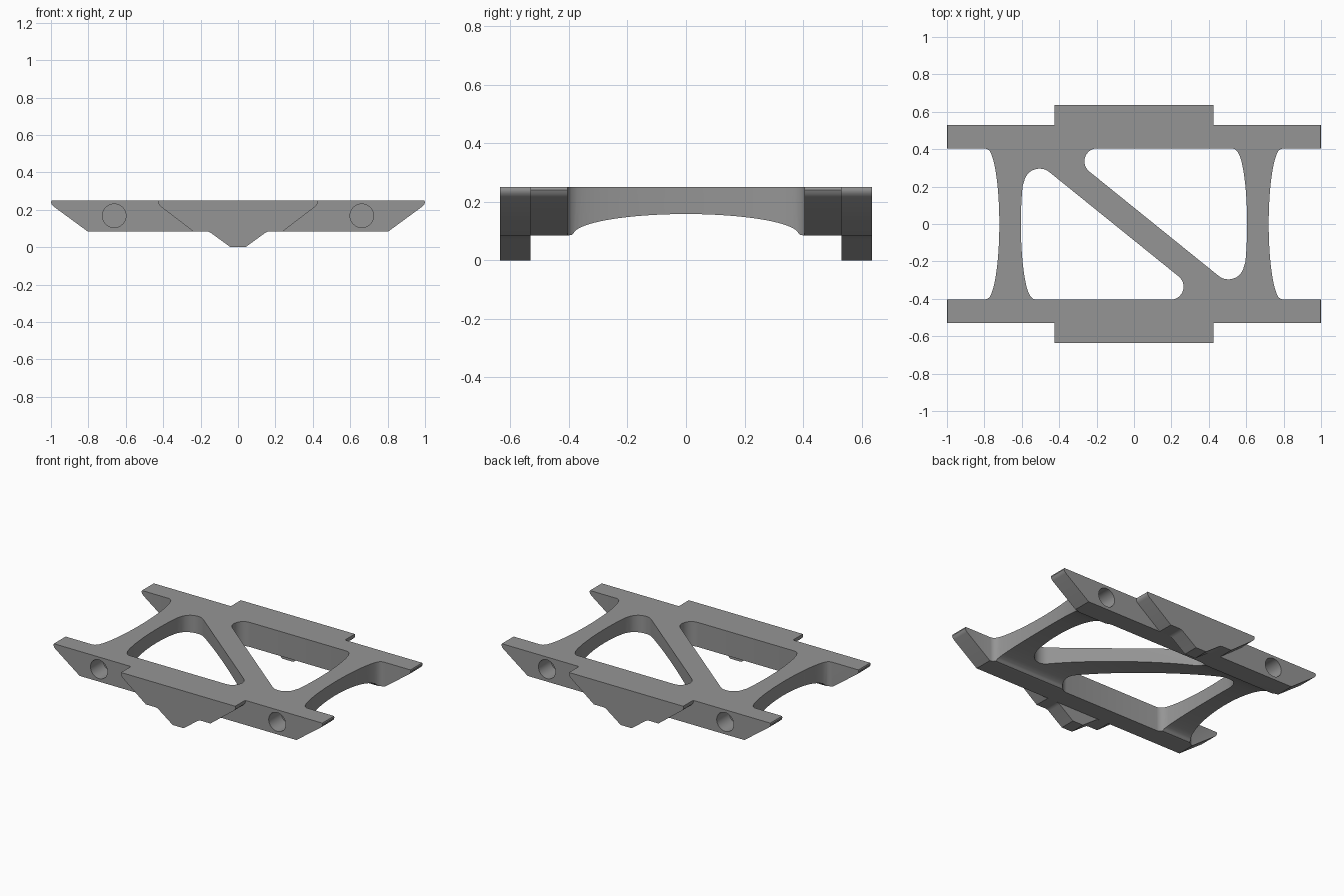
import bpy, bmesh, math

if "Cube" in bpy.data.objects:
    bpy.data.objects.remove(bpy.data.objects["Cube"])

grey = bpy.data.materials.new("matte_grey")
grey.diffuse_color = (0.3, 0.3, 0.3, 1)
grey.use_nodes = True
grey.node_tree.nodes["Principled BSDF"].inputs["Base Color"].default_value = grey.diffuse_color


def prism(name, pts, axis, lo, hi):
    """Extrude a 2D outline along an axis from lo to hi."""
    place = {"x": lambda a, b, t: (t, a, b),
             "y": lambda a, b, t: (a, t, b),
             "z": lambda a, b, t: (a, b, t)}[axis]
    bm = bmesh.new()
    rings = [[bm.verts.new(place(a, b, t)) for a, b in pts] for t in (lo, hi)]
    n = len(pts)
    bm.faces.new(rings[0])
    bm.faces.new(rings[1][::-1])
    for i in range(n):
        j = (i + 1) % n
        bm.faces.new((rings[0][i], rings[1][i], rings[1][j], rings[0][j]))
    bmesh.ops.recalc_face_normals(bm, faces=bm.faces)
    mesh = bpy.data.meshes.new(name)
    bm.to_mesh(mesh)
    bm.free()
    ob = bpy.data.objects.new(name, mesh)
    bpy.context.collection.objects.link(ob)
    mesh.materials.append(grey)
    return ob


def arc(cx, cy, rx, ry, a0, a1, n):
    """Points on an elliptical arc, angles in degrees."""
    out = []
    for i in range(n + 1):
        a = math.radians(a0 + (a1 - a0) * i / n)
        out.append((cx + rx * math.cos(a), cy + ry * math.sin(a)))
    return out


def turned(pts):
    return [(-x, -y) for x, y in pts]


def mirrored(pts):
    """Close a left-right symmetric profile."""
    return pts + [(-x, z) for x, z in reversed(pts)]


TOP, BASE, INNER, RAIL, OUTER = 0.25, 0.085, 0.405, 0.53, 0.635

# Main frame: bevelled-end slab that gets cut into rails, legs and brace
frame = prism("frame", mirrored([(0.805, BASE), (0.985, 0.217), (0.995, 0.227),
                                 (1.0, 0.24), (0.997, TOP)]), "y", -RAIL, RAIL)
cutters = []

# Curved notches outside each leg
side = arc(0.79, 0, 0.07, 0.405, 246, 114, 28)
notch = ([(1.2, -INNER), (0.80, -INNER), (0.785, -0.401), (0.772, -0.391)] + side
         + [(0.772, 0.391), (0.785, 0.401), (0.80, INNER), (1.2, INNER)])
cutters += [prism("notch_cutter", p, "z", -0.1, 0.5) for p in (notch, turned(notch))]

# Two rounded triangular openings either side of the diagonal brace
slope = math.degrees(math.atan2(0.54, 0.685))
leg_edge = arc(0.535, 0, 0.07, 0.405, 64, -30, 22)
opening = (arc(-0.195, 0.335, 0.07, 0.07, 270 - slope, 90, 14)
           + [(0.52, INNER), (0.537, 0.401), (0.552, 0.389)] + leg_edge
           + arc(0.505, -0.212, 0.084, 0.084, -12, -90 - slope, 14))
cutters += [prism("opening_cutter", p, "z", -0.1, 0.5) for p in (opening, turned(opening))]

# Shallow arch beneath the legs and brace
arch = ([(0.402, -0.1), (0.402, BASE), (0.39, 0.087)]
        + arc(0, 0.087, 0.385, 0.071, 6, 174, 40)
        + [(-0.39, 0.087), (-0.402, BASE), (-0.402, -0.1)])
cutters.append(prism("arch_cutter", arch, "x", -1.2, 1.2))

# Round sockets in the outer faces of the rails
for x in (-0.662, 0.662):
    circle = arc(x, 0.168, 0.063, 0.063, 0, 348.75, 31)
    cutters.append(prism("socket_cutter", circle, "y", -0.7, -0.40))
    cutters.append(prism("socket_cutter", circle, "y", 0.40, 0.7))

for c in cutters:
    c.hide_render = True
    mod = frame.modifiers.new("cut", "BOOLEAN")
    mod.operation = "DIFFERENCE"
    mod.solver = "EXACT"
    mod.object = c

# Apply the cuts and remove the helpers
bpy.context.view_layer.objects.active = frame
frame.select_set(True)
for mod in list(frame.modifiers):
    bpy.ops.object.modifier_apply(modifier=mod.name)
for c in cutters:
    bpy.data.objects.remove(c)

# Centre plates with a tapered tooth hanging below the rails
plate = mirrored([(0.04, 0.0), (0.143, 0.075), (0.155, 0.082), (0.17, BASE),
                  (0.24, BASE), (0.413, 0.217), (0.423, 0.228),
                  (0.426, 0.24), (0.424, TOP)])
parts = [frame,
         prism("front_plate", plate, "y", -OUTER, -RAIL),
         prism("back_plate", plate, "y", RAIL, OUTER)]

bpy.ops.object.select_all(action="DESELECT")
for ob in parts:
    ob.select_set(True)
bpy.ops.object.shade_smooth_by_angle(angle=math.radians(30))
